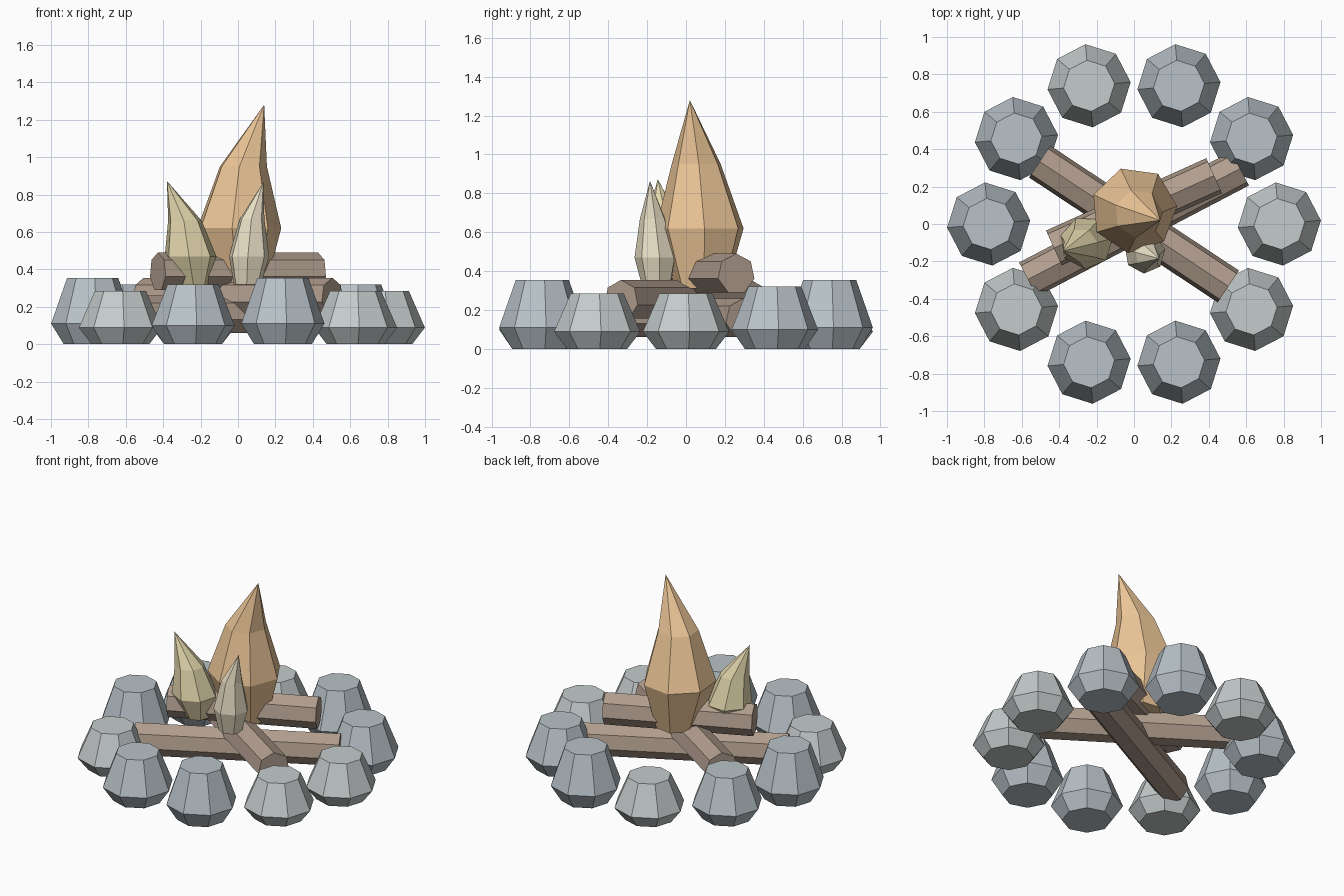
import bpy, bmesh
from math import cos, sin, radians, tau, pi
from mathutils import Vector

if "Cube" in bpy.data.objects:
    bpy.data.objects.remove(bpy.data.objects["Cube"])


def material(name, rgb):
    m = bpy.data.materials.new(name)
    m.diffuse_color = (*rgb, 1)
    m.use_nodes = True
    m.node_tree.nodes["Principled BSDF"].inputs["Base Color"].default_value = m.diffuse_color
    return m


def ring(center, u, v, r, sides, phase):
    return [Vector(center) + (u * cos(phase + tau * k / sides) + v * sin(phase + tau * k / sides)) * r
            for k in range(sides)]


def loft(name, rings, mat, apex=None):
    """Skin a stack of rings, cap the start, and cap or point the end."""
    bm = bmesh.new()
    rows = [[bm.verts.new(p) for p in row] for row in rings]
    n = len(rows[0])
    for a, b in zip(rows, rows[1:]):
        for k in range(n):
            bm.faces.new((a[k], a[(k + 1) % n], b[(k + 1) % n], b[k]))
    bm.faces.new(rows[0])
    if apex:
        tip = bm.verts.new(apex)
        for k in range(n):
            bm.faces.new((rows[-1][k], rows[-1][(k + 1) % n], tip))
    else:
        bm.faces.new(rows[-1])
    bmesh.ops.recalc_face_normals(bm, faces=bm.faces)
    mesh = bpy.data.meshes.new(name)
    bm.to_mesh(mesh)
    bm.free()
    mesh.materials.append(mat)
    ob = bpy.data.objects.new(name, mesh)
    bpy.context.collection.objects.link(ob)
    return ob


X, Y, Z = Vector((1, 0, 0)), Vector((0, 1, 0)), Vector((0, 0, 1))
light_stone = material("light_stone", (0.56, 0.60, 0.60))
blue_stone = material("blue_stone", (0.48, 0.54, 0.58))
wood = material("wood", (0.44, 0.34, 0.27))
orange = material("orange_flame", (0.86, 0.58, 0.32))
yellow = material("yellow_flame", (0.78, 0.69, 0.42))
cream = material("cream_flame", (0.85, 0.77, 0.58))

# Ring of ten octagonal stones in three repeating heights
for i in range(10):
    a = tau * i / 10
    x, y = 0.777 * cos(a), 0.777 * sin(a)
    h = (0.285, 0.32, 0.355)[i % 3]
    profile = [(0.155, 0), (0.223, 0.31 * h), (0.137, h)]
    loft(f"stone_{i + 1}", [ring((x, y, z), X, Y, r, 8, radians(5)) for r, z in profile],
         blue_stone if i % 3 else light_stone)

# Three stacked logs: centre, heading in degrees, half length
logs = [("bottom_log", (0, 0, 0.155), 27.6, 0.64),
        ("middle_log", (0, 0, 0.25), -33.5, 0.605),
        ("top_log", (0, 0.065, 0.385), 24.3, 0.47)]
for name, c, heading, half in logs:
    d = Vector((cos(radians(heading)), sin(radians(heading)), 0))
    side = Z.cross(d)
    loft(name, [ring(Vector(c) + d * s * half, side, Z, 0.105, 7, pi / 2) for s in (-1, 1)], wood)

# Leaning flames: rings of (x, y, z, radius) and a tip
flames = [
    ("large_flame", orange, (0.14, 0.02, 1.28), 5,
     [(0.015, 0.08, 0.31, 0.135), (0.0, 0.075, 0.62, 0.232), (0.025, 0.055, 0.95, 0.13)]),
    ("left_flame", yellow, (-0.38, -0.145, 0.873), 10,
     [(-0.235, -0.10, 0.32, 0.075), (-0.255, -0.10, 0.47, 0.142), (-0.285, -0.115, 0.66, 0.092)]),
    ("right_flame", cream, (0.135, -0.185, 0.865), 10,
     [(0.05, -0.15, 0.32, 0.075), (0.058, -0.155, 0.47, 0.11), (0.075, -0.17, 0.67, 0.067)]),
]
for name, mat, tip, turn, sections in flames:
    loft(name, [ring((x, y, z), X, Y, r, 7, radians(turn)) for x, y, z, r in sections], mat, tip)
